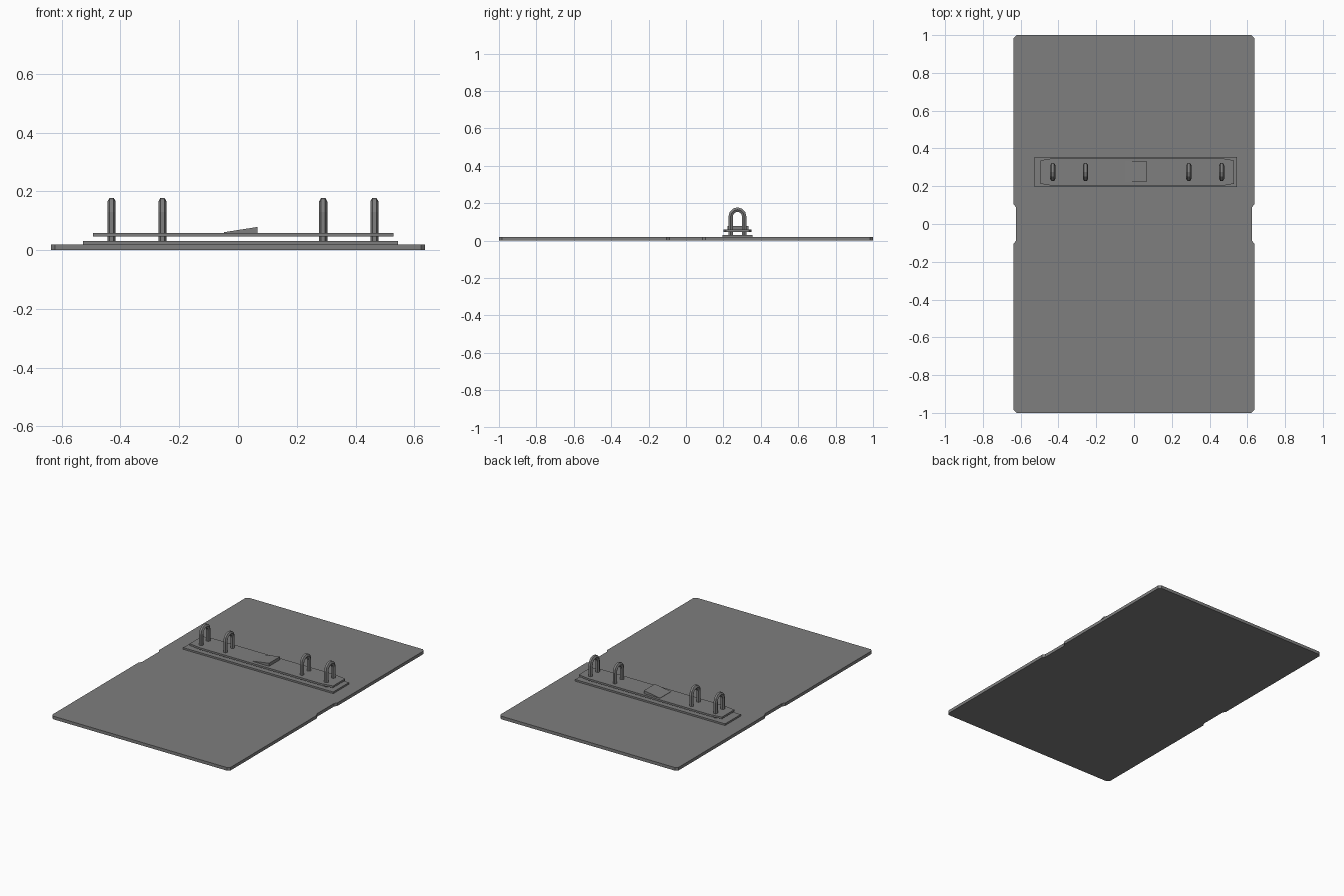
import bpy, bmesh
from math import pi, cos, sin

cube = bpy.data.objects.get("Cube")
if cube:
    bpy.data.objects.remove(cube, do_unlink=True)

grey = bpy.data.materials.new("mid grey")
grey.use_nodes = True
colour = (0.21, 0.21, 0.21, 1)
grey.diffuse_color = colour
grey.node_tree.nodes["Principled BSDF"].inputs["Base Color"].default_value = colour


def finish(name, bm):
    bmesh.ops.recalc_face_normals(bm, faces=bm.faces)
    mesh = bpy.data.meshes.new(name)
    bm.to_mesh(mesh)
    bm.free()
    mesh.materials.append(grey)
    obj = bpy.data.objects.new(name, mesh)
    bpy.context.collection.objects.link(obj)
    return obj


def extrude(name, profile, offset):
    """Extrude a closed 3D outline along an offset."""
    bm = bmesh.new()
    face = bm.faces.new([bm.verts.new(p) for p in profile])
    new = bmesh.ops.extrude_face_region(bm, geom=[face])["geom"]
    verts = [g for g in new if isinstance(g, bmesh.types.BMVert)]
    bmesh.ops.translate(bm, verts=verts, vec=offset)
    return finish(name, bm)


def ring(name, x, y, z0, z1, radius, wire, sides=6, steps=6):
    """Hexagonal bar bent into an upright arch with two straight legs."""
    path = [(-radius, z0, -1, 0)]
    for i in range(steps + 1):
        a = pi - pi * i / steps
        path.append((radius * cos(a), z1 + radius * sin(a), cos(a), sin(a)))
    path.append((radius, z0, 1, 0))
    bm = bmesh.new()
    loops = []
    for py, pz, ny, nz in path:
        loop = []
        for k in range(sides):
            t = 2 * pi * k / sides
            out = wire * sin(t)
            loop.append(bm.verts.new((x + wire * cos(t), y + py + out * ny, pz + out * nz)))
        loops.append(loop)
    for a, b in zip(loops, loops[1:]):
        for k in range(sides):
            j = (k + 1) % sides
            bm.faces.new((a[k], a[j], b[j], b[k]))
    bm.faces.new(loops[0])
    bm.faces.new(loops[-1])
    return finish(name, bm)


# Board with clipped corners and a shallow notch in each long side
quarter = [(0.625, 0), (0.625, 0.088), (0.637, 0.105), (0.637, 0.985), (0.622, 1)]
right = [(x, -y) for x, y in reversed(quarter[1:])] + quarter[1:]
outline = right + [(-x, -y) for x, y in right]
extrude("board", [(x, y, 0) for x, y in outline], (0, 0, 0.02))

# Fixing plate lying on the board
mid_x, mid_y = 0.008, 0.275
base = [(-0.536, -0.08), (0.536, -0.08), (0.536, 0.08), (-0.536, 0.08)]
extrude("base_plate", [(mid_x + x, mid_y + y, 0.02) for x, y in base], (0, 0, 0.011))

# Raised plate with tapered ends
half = [(0.435, -0.075), (0.512, -0.062), (0.512, 0.062), (0.435, 0.075)]
plate = half + [(-x, -y) for x, y in half]
extrude("raised_plate", [(mid_x + 0.01 + x, mid_y + y, 0.047) for x, y in plate], (0, 0, 0.012))

# Wedge-shaped release tab
tab = [(-0.048, 0.057), (0.067, 0.057), (0.067, 0.079), (-0.048, 0.061)]
extrude("release_tab", [(x, 0.222, z) for x, z in tab], (0, 0.112, 0))

# Four rings
for i, x in enumerate((-0.43, -0.257, 0.29, 0.464)):
    ring(f"ring_{i + 1}", x, mid_y, 0.025, 0.13, 0.036, 0.0138)
